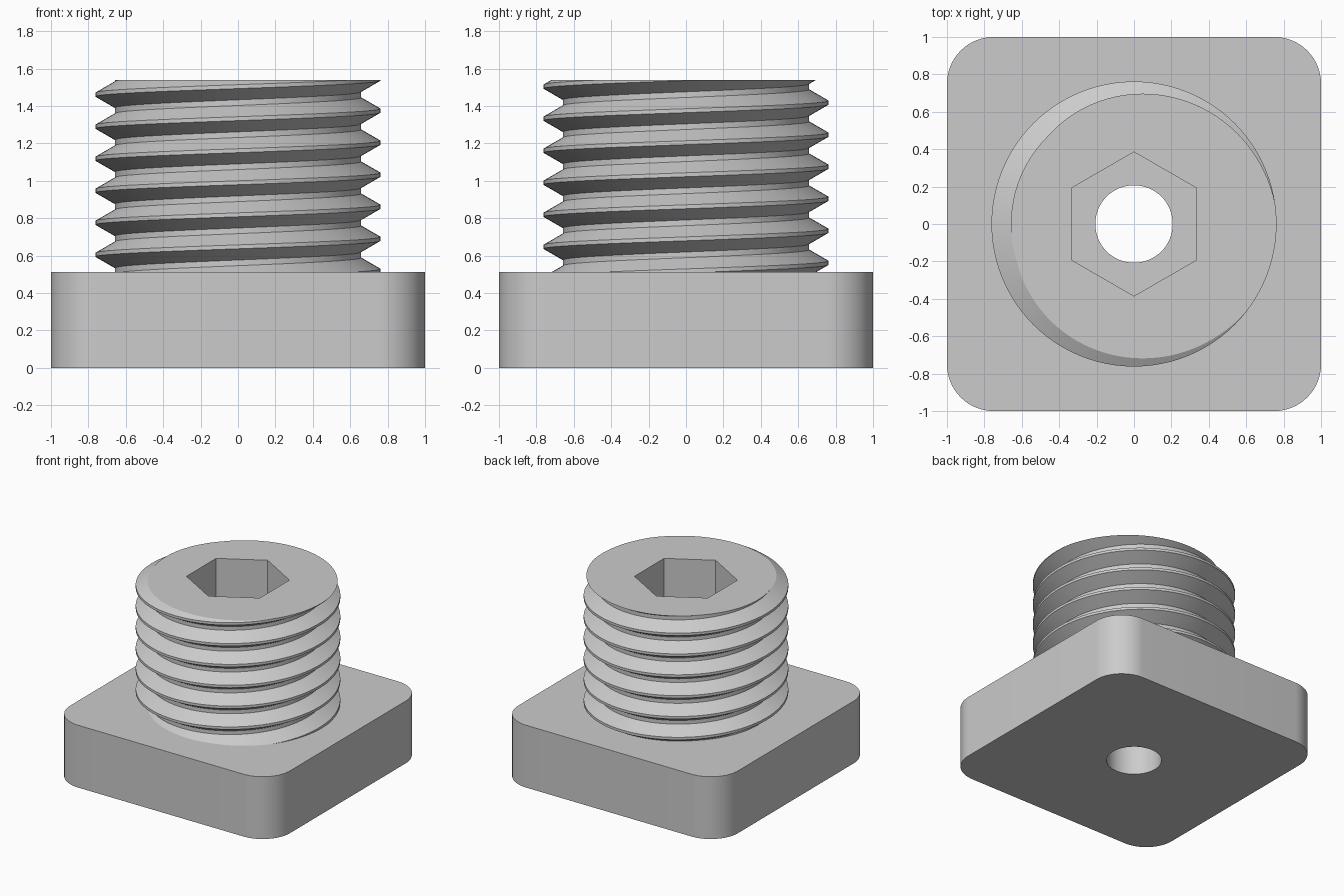
import bpy, bmesh
from math import cos, sin, pi, tau, radians

if "Cube" in bpy.data.objects:
    bpy.data.objects.remove(bpy.data.objects["Cube"])

BASE_TOP, TOP = 0.512, 1.54
PITCH = 0.1713
ROOT, CREST = 0.658, 0.762
STEPS = 96

grey = bpy.data.materials.new("plain grey")
grey.use_nodes = True
GREY = (0.6, 0.6, 0.6, 1)
grey.diffuse_color = GREY
grey.node_tree.nodes["Principled BSDF"].inputs["Base Color"].default_value = GREY


def finish(bm, name):
    bmesh.ops.recalc_face_normals(bm, faces=bm.faces[:])
    mesh = bpy.data.meshes.new(name)
    bm.to_mesh(mesh)
    bm.free()
    obj = bpy.data.objects.new(name, mesh)
    bpy.context.collection.objects.link(obj)
    mesh.materials.append(grey)
    return obj


def prism(name, outline, z0, z1):
    bm = bmesh.new()
    face = bm.faces.new([bm.verts.new((x, y, z0)) for x, y in outline])
    up = bmesh.ops.extrude_face_region(bm, geom=[face])["geom"]
    for v in up:
        if isinstance(v, bmesh.types.BMVert):
            v.co.z = z1
    return finish(bm, name)


def ring(radius, sides, start=0.0):
    return [(radius * cos(start + tau * i / sides), radius * sin(start + tau * i / sides))
            for i in range(sides)]


def rounded_square(half, radius, steps=16):
    pts = []
    for k, (sx, sy) in enumerate([(1, 1), (-1, 1), (-1, -1), (1, -1)]):
        for i in range(steps + 1):
            a = (k + i / steps) * pi / 2
            pts.append((sx * (half - radius) + radius * cos(a),
                        sy * (half - radius) + radius * sin(a)))
    return pts


def threaded_shaft(z0, z1):
    """Right-handed helical strip, trimmed flat at both ends and capped."""
    profile = [(CREST, -0.0105), (CREST, 0.0105), (ROOT, 0.0705),
               (ROOT, PITCH - 0.0705), (CREST, PITCH - 0.0105)]
    first_crest = 1.375 - 7 * PITCH
    bm = bmesh.new()
    previous = None
    for i in range(STEPS * 9 + 1):
        a = tau * i / STEPS
        lift = first_crest + PITCH * i / STEPS
        row = [bm.verts.new((r * cos(a), r * sin(a), lift + z)) for r, z in profile]
        if previous:
            for j in range(len(row) - 1):
                bm.faces.new((previous[j], row[j], row[j + 1], previous[j + 1]))
        previous = row
    bmesh.ops.remove_doubles(bm, verts=bm.verts[:], dist=0.0005)
    for z, side in ((z0, -1), (z1, 1)):
        bmesh.ops.bisect_plane(bm, geom=bm.verts[:] + bm.edges[:] + bm.faces[:], dist=1e-5,
                               plane_co=(0, 0, z), plane_no=(0, 0, side), clear_outer=True)
    bmesh.ops.holes_fill(bm, edges=[e for e in bm.edges if e.is_boundary], sides=0)
    return finish(bm, "threaded_shaft")


def combine(target, tool, operation):
    mod = target.modifiers.new(operation.lower(), "BOOLEAN")
    mod.operation, mod.solver, mod.object = operation, "EXACT", tool
    bpy.ops.object.select_all(action="DESELECT")
    bpy.context.view_layer.objects.active = target
    target.select_set(True)
    bpy.ops.object.modifier_apply(modifier=mod.name)
    bpy.data.objects.remove(tool)


# Square base with rounded corners, joined to the threaded shaft
plug = prism("threaded_plug", rounded_square(1.0, 0.25), 0, BASE_TOP)
combine(plug, threaded_shaft(BASE_TOP - 0.1, TOP), "UNION")

# Hexagonal socket from the top and round hole all the way through
combine(plug, prism("hex_cutter", ring(0.385, 6, pi / 2), BASE_TOP, TOP + 0.2), "DIFFERENCE")
combine(plug, prism("hole_cutter", ring(0.207, 64), -0.2, TOP), "DIFFERENCE")

plug.select_set(True)
bpy.context.view_layer.objects.active = plug
bpy.ops.object.shade_smooth_by_angle(angle=radians(25))
